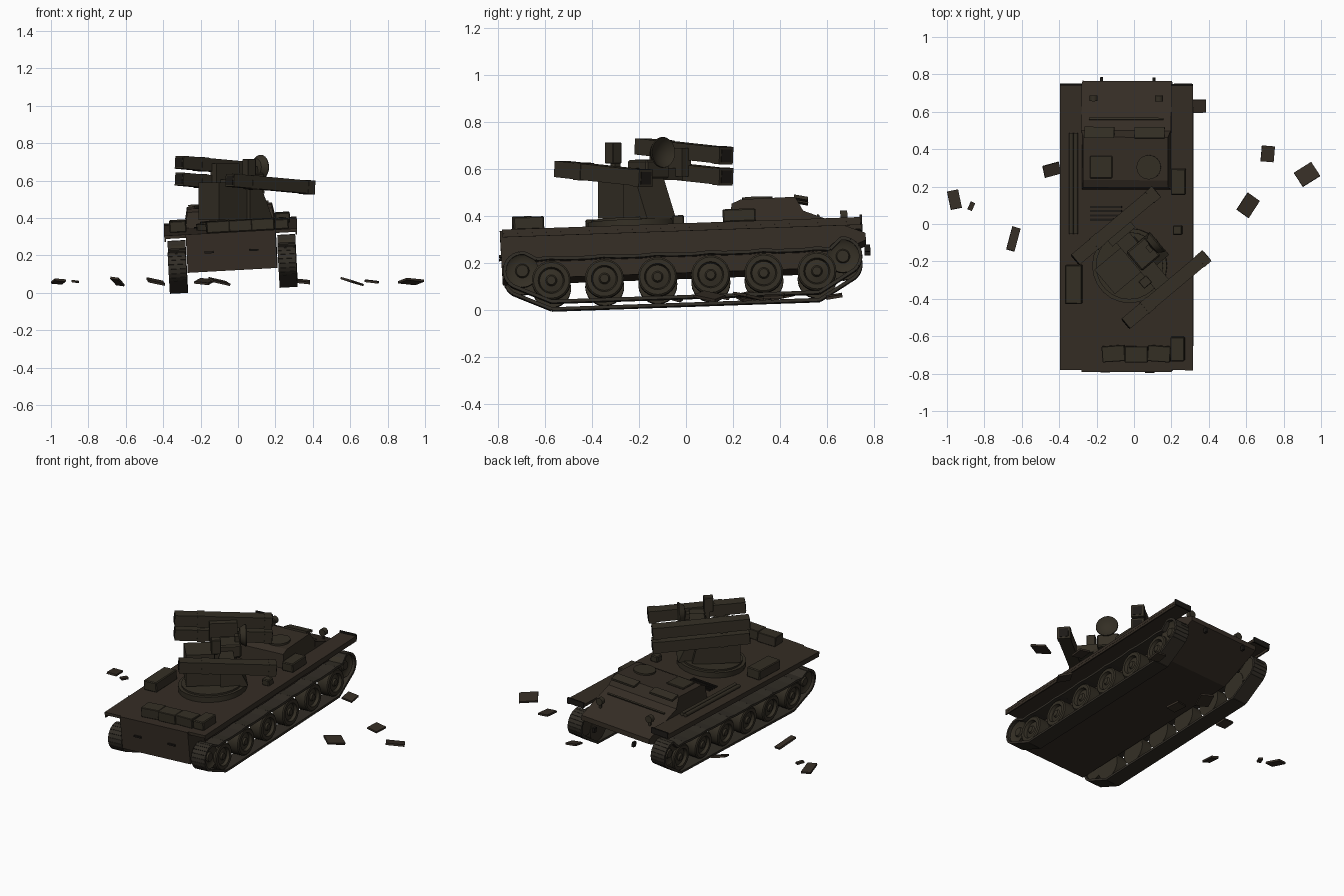
import bpy, bmesh, math, random
from mathutils import Matrix, Vector

if "Cube" in bpy.data.objects:
    bpy.data.objects.remove(bpy.data.objects["Cube"])
random.seed(4)


def material(name, rgb):
    m = bpy.data.materials.new(name)
    m.use_nodes = True
    m.diffuse_color = (*rgb, 1)
    bsdf = m.node_tree.nodes["Principled BSDF"]
    bsdf.inputs["Base Color"].default_value = (*rgb, 1)
    bsdf.inputs["Roughness"].default_value = 0.9
    return m


HULL = material("burnt brown", (0.035, 0.026, 0.018))
GEAR = material("scorched olive", (0.034, 0.028, 0.018))
TRACK = material("sooty steel", (0.031, 0.026, 0.019))
DARK = material("charred black", (0.012, 0.010, 0.008))

# The wreck sits pitched and rolled on its suspension
TILT = (Matrix.Translation((-0.021, 0, 0)) @ Matrix.Rotation(0.035, 4, 'X')
        @ Matrix.Rotation(-0.055, 4, 'Y'))
LEVEL = Matrix.Identity(4)


def finish(name, bm, mat, matrix, smooth=False):
    bmesh.ops.recalc_face_normals(bm, faces=bm.faces)
    me = bpy.data.meshes.new(name)
    bm.to_mesh(me)
    bm.free()
    me.materials.append(mat)
    ob = bpy.data.objects.new(name, me)
    bpy.context.collection.objects.link(ob)
    ob.matrix_world = matrix
    if smooth:
        bpy.ops.object.select_all(action='DESELECT')
        ob.select_set(True)
        bpy.context.view_layer.objects.active = ob
        bpy.ops.object.shade_smooth_by_angle(angle=math.radians(35))


def add_box(bm, matrix, size):
    bmesh.ops.create_cube(bm, size=1, matrix=matrix @ Matrix.Diagonal((*size, 1)))


def box(name, loc, size, mat=GEAR, base=TILT, turn=LEVEL, bevel=0):
    bm = bmesh.new()
    add_box(bm, LEVEL, size)
    if bevel:
        bmesh.ops.bevel(bm, geom=bm.edges[:], offset=bevel, segments=1, affect='EDGES')
    finish(name, bm, mat, base @ Matrix.Translation(loc) @ turn)


def lathe(name, loc, profile, mat, base=TILT, turn=LEVEL, steps=24):
    """Revolve (radius, height) points about local z."""
    bm = bmesh.new()
    verts = [bm.verts.new((r, 0, h)) for r, h in profile]
    edges = [bm.edges.new(pair) for pair in zip(verts, verts[1:])]
    bmesh.ops.spin(bm, geom=verts + edges, cent=(0, 0, 0), axis=(0, 0, 1),
                   angle=math.tau, steps=steps, use_duplicate=False)
    bmesh.ops.remove_doubles(bm, verts=bm.verts, dist=1e-4)
    finish(name, bm, mat, base @ Matrix.Translation(loc) @ turn, True)


def disc(name, loc, radius, height, turn=LEVEL):
    lathe(name, loc, [(0, 0), (radius, 0), (radius, height), (0, height)], GEAR, turn=turn)


def rot(deg, axis):
    return Matrix.Rotation(math.radians(deg), 4, axis)


def extrude_profile(name, points, half_width, mat, narrow_above, narrow):
    """Extrude a (y, z) outline across x, narrowing everything above a height."""
    bm = bmesh.new()
    face = bm.faces.new([bm.verts.new((-half_width, y, z)) for y, z in points])
    side = bmesh.ops.extrude_face_region(bm, geom=[face])
    bmesh.ops.translate(bm, vec=(2 * half_width, 0, 0),
                        verts=[g for g in side["geom"] if isinstance(g, bmesh.types.BMVert)])
    for v in bm.verts:
        if v.co.z > narrow_above:
            v.co.x *= narrow
    finish(name, bm, mat, TILT)


# Hull with sloped nose, and the crew compartment standing on it
extrude_profile("hull", [(-0.775, 0.147), (-0.78, 0.352), (0.5, 0.352), (0.51, 0.395),
                         (0.775, 0.29), (0.775, 0.26), (0.5, 0.147)], 0.24, HULL, 1, 1)
extrude_profile("crew_compartment", [(0.195, 0.34), (0.21, 0.435), (0.25, 0.452),
                                     (0.48, 0.455), (0.515, 0.39), (0.515, 0.34)],
                0.24, HULL, 0.43, 0.95)

# Fenders with turned-down lips, and end fittings
for s, side_name in ((1, "left"), (-1, "right")):
    box(side_name + "_fender", (s * 0.297, -0.007, 0.343), (0.116, 1.525, 0.018), HULL)
    box(side_name + "_fender_edge", (s * 0.35, -0.007, 0.334), (0.008, 1.525, 0.03), HULL)
    box(side_name + "_front_flap", (s * 0.297, 0.757, 0.345), (0.116, 0.01, 0.035), DARK)
    box(side_name + "_tow_hook", (s * 0.14, 0.78, 0.23), (0.015, 0.025, 0.03), DARK)
    box(side_name + "_rear_hook", (s * 0.12, -0.78, 0.25), (0.05, 0.014, 0.01), DARK)
    disc(side_name + "_headlight", (s * 0.175, 0.67, 0.37), 0.022, 0.03, rot(-90, 'X'))
    box(side_name + "_headlight_stem", (s * 0.175, 0.68, 0.345), (0.012, 0.012, 0.05))
    box(side_name + "_vision_flap", (s * 0.135 - 0.005, 0.505, 0.453), (0.16, 0.06, 0.014),
        turn=rot(-12, 'X'))
box("splash_ridge", (0, 0.575, 0.372), (0.4, 0.01, 0.012), turn=rot(-22, 'X'))

# Hatches and engine grille
box("square_hatch", (-0.13, 0.32, 0.458), (0.12, 0.12, 0.012), bevel=0.004)
disc("round_hatch", (0.125, 0.32, 0.452), 0.065, 0.012)
for i in range(4):
    box("grille_slat", (-0.11, 0.035 + i * 0.023, 0.355), (0.17, 0.011, 0.008), DARK)

# Stowage along the fenders and rear deck
for loc, size in (((-0.28, -0.31, 0.383), (0.09, 0.21, 0.062)),
                  ((0.28, 0.24, 0.38), (0.08, 0.14, 0.055)),
                  ((0.275, -0.02, 0.37), (0.05, 0.05, 0.04)),
                  ((0.275, -0.655, 0.378), (0.075, 0.13, 0.055))):
    box("stowage_box", loc, size, bevel=0.005)
for i in (-1, 0, 1):
    box("rear_bin", (0.055 + i * 0.122, -0.684 + abs(i) * 0.004, 0.382), (0.122, 0.085, 0.06),
        turn=rot(4 * -i, 'Z'), bevel=0.003)
for x in (-0.295, -0.27):
    disc("barrel_rod", (x, -0.04, 0.368), 0.012, 0.54, rot(-90, 'X'))

# Running gear
wheel_y = [-0.568 + i * 0.226 for i in range(6)]
tyre = [(0, 0.036), (0.018, 0.036), (0.024, 0.026), (0.05, 0.02), (0.056, 0.038),
        (0.076, 0.038), (0.083, 0.032), (0.083, -0.038), (0, -0.038)]
end_wheel = [(0, 0.03), (0.025, 0.03), (0.03, 0.02), (0.055, 0.02), (0.07, 0.03),
             (0.07, -0.035), (0, -0.035)]


def arc(cy, cz, r, a0, a1, n=9):
    angles = [math.radians(a0 + (a1 - a0) * i / n) for i in range(n + 1)]
    return [(cy + r * math.cos(a), cz + r * math.sin(a)) for a in angles]


# Track path: ground run, front wheel, sagging return run, rear wheel
path = [(-0.57, 0.04), (0.57, 0.04)] + arc(0.675, 0.19, 0.076, -50, 95)
for y in reversed(wheel_y):
    path += [(y + 0.06, 0.222), (y, 0.227), (y - 0.06, 0.222)]
path += arc(-0.69, 0.175, 0.076, 80, 235)
path = [Vector((0, y, z)) for y, z in path]


def build_track(name, x):
    bm = bmesh.new()
    for a, b in zip(path, path[1:] + path[:1]):
        d = b - a
        count = max(1, round(d.length / 0.03))
        for i in range(count):
            m = (Matrix.Translation(a + d * ((i + 0.5) / count) + Vector((x, 0, 0)))
                 @ Matrix.Rotation(math.atan2(d.z, d.y), 4, 'X'))
            add_box(bm, m, (0.096, d.length / count * 1.02, 0.014))
    finish(name, bm, TRACK, TILT)


for s, side_name in ((1, "left"), (-1, "right")):
    out = rot(90 * s, 'Y')
    for y in wheel_y:
        lathe(side_name + "_road_wheel", (s * 0.294, y, 0.13), tyre, GEAR, turn=out)
    for y, z in ((0.675, 0.19), (-0.69, 0.175)):
        lathe(side_name + "_end_wheel", (s * 0.294, y, z), end_wheel, GEAR, turn=out)
    build_track(side_name + "_track", s * 0.294)

# Launcher mount
disc("turret_ring", (0.018, -0.21, 0.35), 0.2, 0.035)
disc("turret_plate", (0.018, -0.21, 0.385), 0.18, 0.01)
aim = rot(40, 'Z')


def tapered_block(name, loc, size, taper):
    """Box whose +x top edge leans inward."""
    bm = bmesh.new()
    add_box(bm, LEVEL, size)
    for v in bm.verts:
        if v.co.z > 0 and v.co.x > 0:
            v.co.x -= taper
    finish(name, bm, GEAR, Matrix.Translation(loc) @ aim)


tapered_block("pedestal", (-0.05, -0.22, 0.49), (0.28, 0.17, 0.2), 0.05)
tapered_block("pedestal_step", (0.075, -0.155, 0.485), (0.16, 0.16, 0.19), 0.09)
box("cross_arm", (0.03, -0.18, 0.58), (0.09, 0.38, 0.05), base=LEVEL, turn=aim)
box("control_unit", (0.05, -0.16, 0.6), (0.13, 0.13, 0.08), base=LEVEL, turn=aim, bevel=0.008)
box("sight_stem", (0.06, -0.3, 0.6), (0.03, 0.03, 0.1), base=LEVEL, turn=aim)
box("sight_head", (0.06, -0.31, 0.67), (0.055, 0.05, 0.09), base=LEVEL, turn=aim, bevel=0.003)

# Missile tubes: plain square boxes with a collar near each end
tube_aim = aim @ rot(4, 'Y')
for loc in ((0.172, -0.352, 0.582), (-0.098, -0.01, 0.678), (-0.098, -0.01, 0.588)):
    frame = Matrix.Translation(loc) @ tube_aim
    box("missile_tube", (0, 0, 0), (0.565, 0.071, 0.069), base=frame)
    for x in (-0.13, 0.26):
        box("tube_collar", (x, 0, 0), (0.045, 0.076, 0.074), base=frame)
    for end in (-1, 1):
        box("tube_cap", (end * 0.283, 0, 0), (0.004, 0.055, 0.052), DARK, base=frame)
box("tube_bracket", (-0.07, -0.05, 0.63), (0.16, 0.05, 0.12), base=LEVEL, turn=aim)

# Radar dish
lathe("radar_dish", (0.105, -0.112, 0.672), [(0, 0.0), (0.04, 0.008), (0.064, 0.026),
      (0.066, 0.02), (0.045, -0.012), (0, -0.022)], GEAR, LEVEL, aim @ rot(90, 'Y'))
box("dish_mount", (0.085, -0.13, 0.635), (0.03, 0.04, 0.08), base=LEVEL, turn=aim)

# Scattered plates torn from the vehicle
scraps = [(-0.96, 0.13, 0.06, 0.1, 12), (-0.87, 0.095, 0.025, 0.045, -25),
          (-0.645, -0.08, 0.045, 0.13, -15), (-0.44, 0.29, 0.09, 0.065, 12),
          (0.35, 0.63, 0.07, 0.07, 0), (0.715, 0.375, 0.07, 0.085, -5),
          (0.925, 0.265, 0.11, 0.09, 33), (0.61, 0.1, 0.08, 0.11, -33),
          (-0.1, 0.26, 0.1, 0.08, 20), (-0.18, 0.42, 0.08, 0.1, -20)]
for x, y, w, d, spin in scraps:
    lean = rot(random.uniform(-18, 18), 'X') @ rot(random.uniform(4, 14), 'Y')
    box("torn_plate", (x, y, 0.06), (w, d, 0.012), HULL, LEVEL, rot(spin, 'Z') @ lean)
